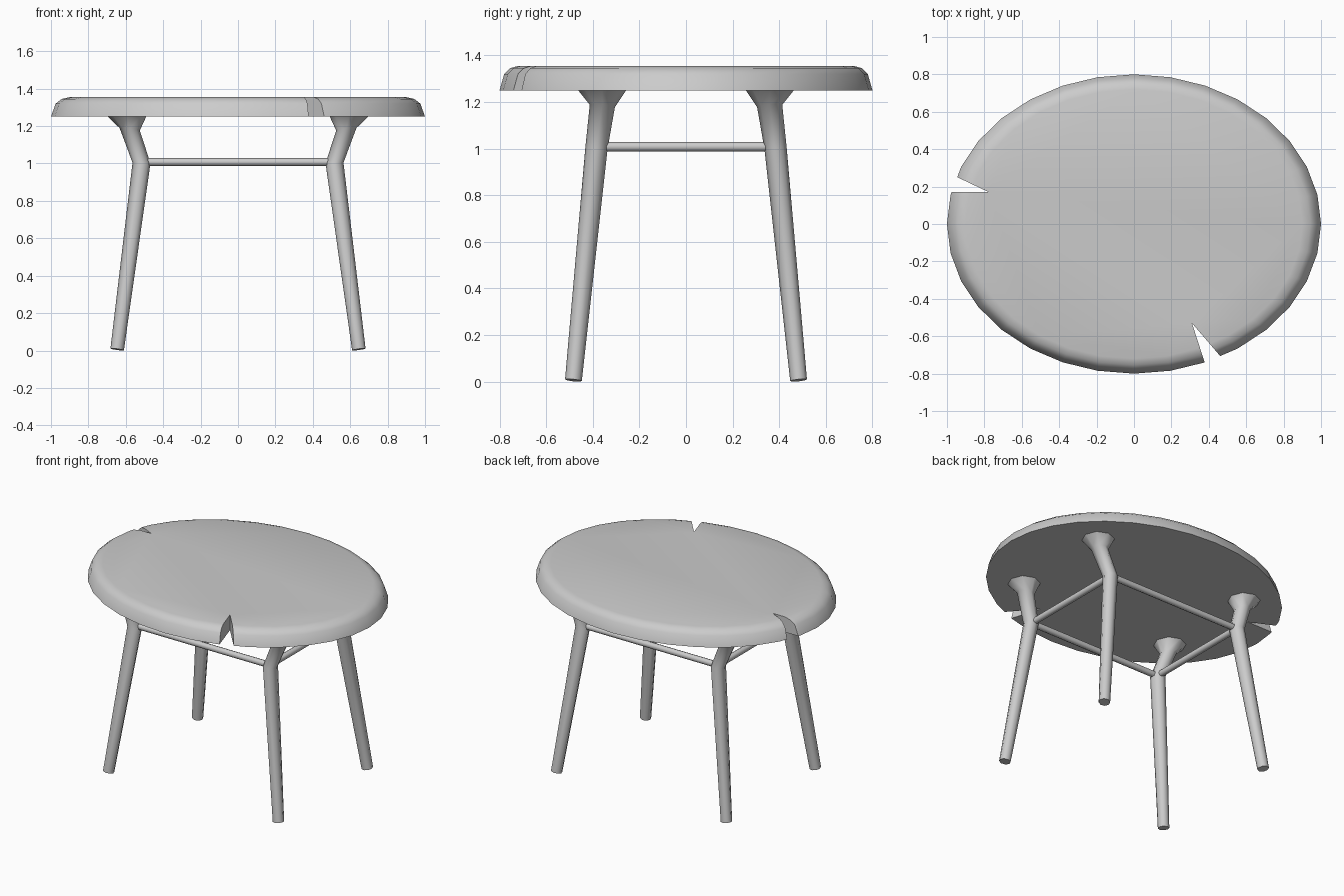
import bpy
import bmesh
from math import cos, sin, pi, radians
from mathutils import Vector

if "Cube" in bpy.data.objects:
    bpy.data.objects.remove(bpy.data.objects["Cube"])

grey = bpy.data.materials.new("plain_grey")
grey.use_nodes = True
grey.diffuse_color = (0.6, 0.6, 0.6, 1)
grey.node_tree.nodes["Principled BSDF"].inputs["Base Color"].default_value = (0.6, 0.6, 0.6, 1)


def loft(name, rings):
    """Skin a list of closed point rings and cap both ends."""
    bm = bmesh.new()
    loops = [[bm.verts.new(p) for p in ring] for ring in rings]
    n = len(loops[0])
    for a, b in zip(loops, loops[1:]):
        for i in range(n):
            j = (i + 1) % n
            bm.faces.new((a[i], a[j], b[j], b[i]))
    bm.faces.new(loops[0])
    bm.faces.new(loops[-1])
    bmesh.ops.recalc_face_normals(bm, faces=bm.faces)
    mesh = bpy.data.meshes.new(name)
    bm.to_mesh(mesh)
    bm.free()
    mesh.materials.append(grey)
    obj = bpy.data.objects.new(name, mesh)
    bpy.context.collection.objects.link(obj)
    return obj


def activate(obj):
    bpy.ops.object.select_all(action="DESELECT")
    obj.select_set(True)
    bpy.context.view_layer.objects.active = obj


def smooth(obj):
    activate(obj)
    bpy.ops.object.shade_smooth_by_angle(angle=radians(50))


def circle(n):
    return [(cos(2 * pi * i / n), sin(2 * pi * i / n)) for i in range(n)]


# Oval tabletop with a rounded upper rim
profile = [(1.0, 1.25), (0.975, 1.32), (0.943, 1.345), (0.90, 1.355)]
top = loft("tabletop", [[(s * x, 0.8 * s * y, z) for x, y in circle(32)] for s, z in profile])

# Wedge notches in the rim: tip and the two rim corners
notches = [((0.31, -0.53), (0.377, -0.738), (0.46, -0.705)),
           ((-0.78, 0.172), (-0.985, 0.172), (-0.955, 0.255))]
for corners in notches:
    tip, a, b = (Vector(c) for c in corners)
    wedge = [tip, tip + (a - tip) * 1.6, tip + (b - tip) * 1.6]
    cutter = loft("notch_cutter", [[(p.x, p.y, z) for p in wedge] for z in (1.1, 1.5)])
    cutter.hide_render = True
    cut = top.modifiers.new("notch", "BOOLEAN")
    cut.operation = "DIFFERENCE"
    cut.solver = "EXACT"
    cut.object = cutter
    activate(top)
    bpy.ops.object.modifier_apply(modifier=cut.name)
    bpy.data.objects.remove(cutter)
smooth(top)

# Splayed legs: x, y, z, radius and tilt of each ring from foot to flared head
leg_rings = [(0.646, 0.483, 0.006, 0.036, 0.13),
             (0.516, 0.384, 1.003, 0.048, 0.03),
             (0.579, 0.359, 1.183, 0.054, 0.12),
             (0.594, 0.360, 1.252, 0.104, 0.0)]
for side, sx in (("left", 1), ("right", -1)):
    for end, sy in (("front", -1), ("back", 1)):
        rings = [[(sx * (x + r * u), sy * (y + r * v), z + r * tilt * (u + 0.75 * v))
                  for u, v in circle(8)] for x, y, z, r, tilt in leg_rings]
        smooth(loft(f"{end}_{side}_leg", rings))

# Stretcher bars joining the knees of the legs
knee_x, knee_y, bar_z, bar_r = 0.512, 0.384, 1.008, 0.021
for name, s in (("front", -1), ("back", 1)):
    smooth(loft(f"{name}_stretcher",
                [[(x, s * knee_y + bar_r * u, bar_z + bar_r * v) for u, v in circle(8)]
                 for x in (-knee_x, knee_x)]))
for name, s in (("left", 1), ("right", -1)):
    smooth(loft(f"{name}_stretcher",
                [[(s * knee_x + bar_r * u, y, bar_z + bar_r * v) for u, v in circle(8)]
                 for y in (-knee_y, knee_y)]))
